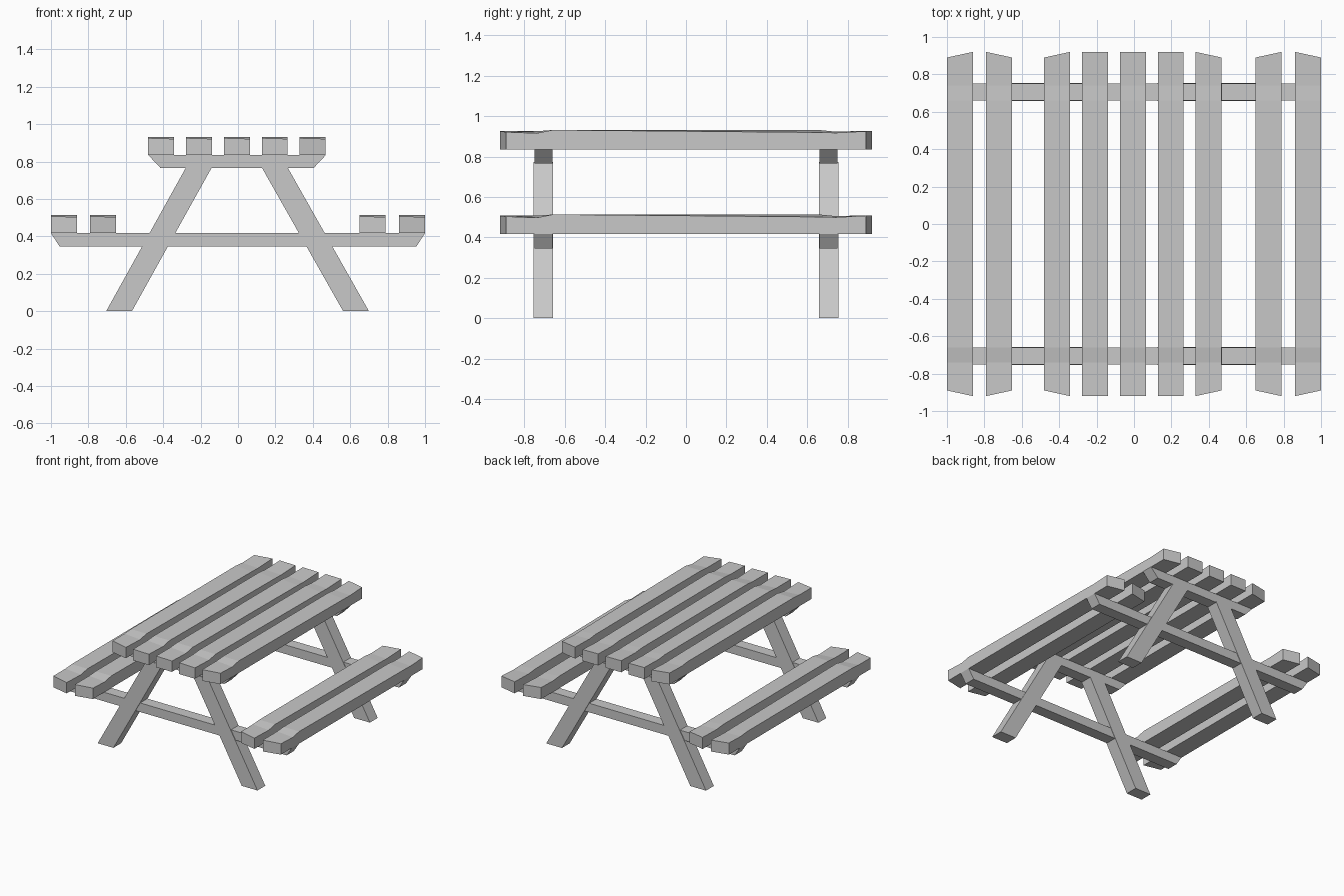
import bpy
import bmesh

cube = bpy.data.objects.get("Cube")
if cube:
    bpy.data.objects.remove(cube)

# Single weathered wood grey
wood = bpy.data.materials.new("grey_wood")
wood.use_nodes = True
grey = (0.58, 0.58, 0.58, 1)
wood.diffuse_color = grey
wood.node_tree.nodes["Principled BSDF"].inputs["Base Color"].default_value = grey


def loft(name, sections):
    """Skin a row of four-cornered sections and cap both ends."""
    bm = bmesh.new()
    rings = [[bm.verts.new(p) for p in s] for s in sections]
    for a, b in zip(rings, rings[1:]):
        for i in range(4):
            j = (i + 1) % 4
            bm.faces.new((a[i], a[j], b[j], b[i]))
    bm.faces.new(rings[0])
    bm.faces.new(rings[-1])
    bmesh.ops.recalc_face_normals(bm, faces=bm.faces)
    mesh = bpy.data.meshes.new(name)
    bm.to_mesh(mesh)
    bm.free()
    mesh.materials.append(wood)
    obj = bpy.data.objects.new(name, mesh)
    bpy.context.collection.objects.link(obj)
    return obj


def plank(name, x, z, cut=0):
    """Plank along y with worn dips over the frames; cut marks the clipped side."""
    x0, x1 = x, x + 0.138
    sections = []
    # Station along y, left and right wear of the top face
    for y, wl, wr in ((-0.92, 0.006, 0.01), (-0.74, 0.006, 0.016), (-0.66, 0, 0),
                      (0.66, 0, 0.012), (0.74, 0.008, 0.014), (0.92, 0.004, 0.006)):
        clip = 0.03 * (abs(y) > 0.9) * (1 if y < 0 else -1)
        y0 = y + clip * (cut < 0)
        y1 = y + clip * (cut > 0)
        top = z + 0.096
        sections.append([(x0, y0, z), (x1, y1, z), (x1, y1, top - wr), (x0, y0, top - wl)])
    loft(name, sections)


def prism(name, outline, y0, y1):
    """Extrude an x-z outline along y."""
    return loft(name, [[(x, y, z) for x, z in outline] for y in (y0, y1)])


# Table top
for i in range(5):
    plank(f"table_plank_{i + 1}", -0.48 + 0.2025 * i, 0.835, {0: -1, 4: 1}.get(i, 0))

# Benches
for side, xs in (("right", (-1.0, -0.79)), ("left", (0.65, 0.862))):
    for part, x, cut in zip(("a", "b"), xs, (-1, 1)):
        plank(f"{side}_bench_plank_{part}", x, 0.417, cut)

# Two A-frames
for end, s in (("front", -1), ("back", 1)):
    prism(f"{end}_table_bar", [(-0.48, 0.835), (0.47, 0.835), (0.405, 0.766), (-0.415, 0.766)],
          s * 0.66, s * 0.75)
    prism(f"{end}_bench_bar", [(-1.0, 0.417), (1.0, 0.417), (0.953, 0.345), (-0.953, 0.345)],
          s * 0.66, s * 0.75)
    for side, m in (("right", -1), ("left", 1)):
        prism(f"{end}_{side}_leg",
              [(m * 0.70, 0), (m * 0.562, 0), (m * 0.125, 0.772), (m * 0.263, 0.772)]
              if m > 0 else
              [(-0.705, 0), (-0.567, 0), (-0.138, 0.772), (-0.276, 0.772)],
              s * 0.657, s * 0.755)
